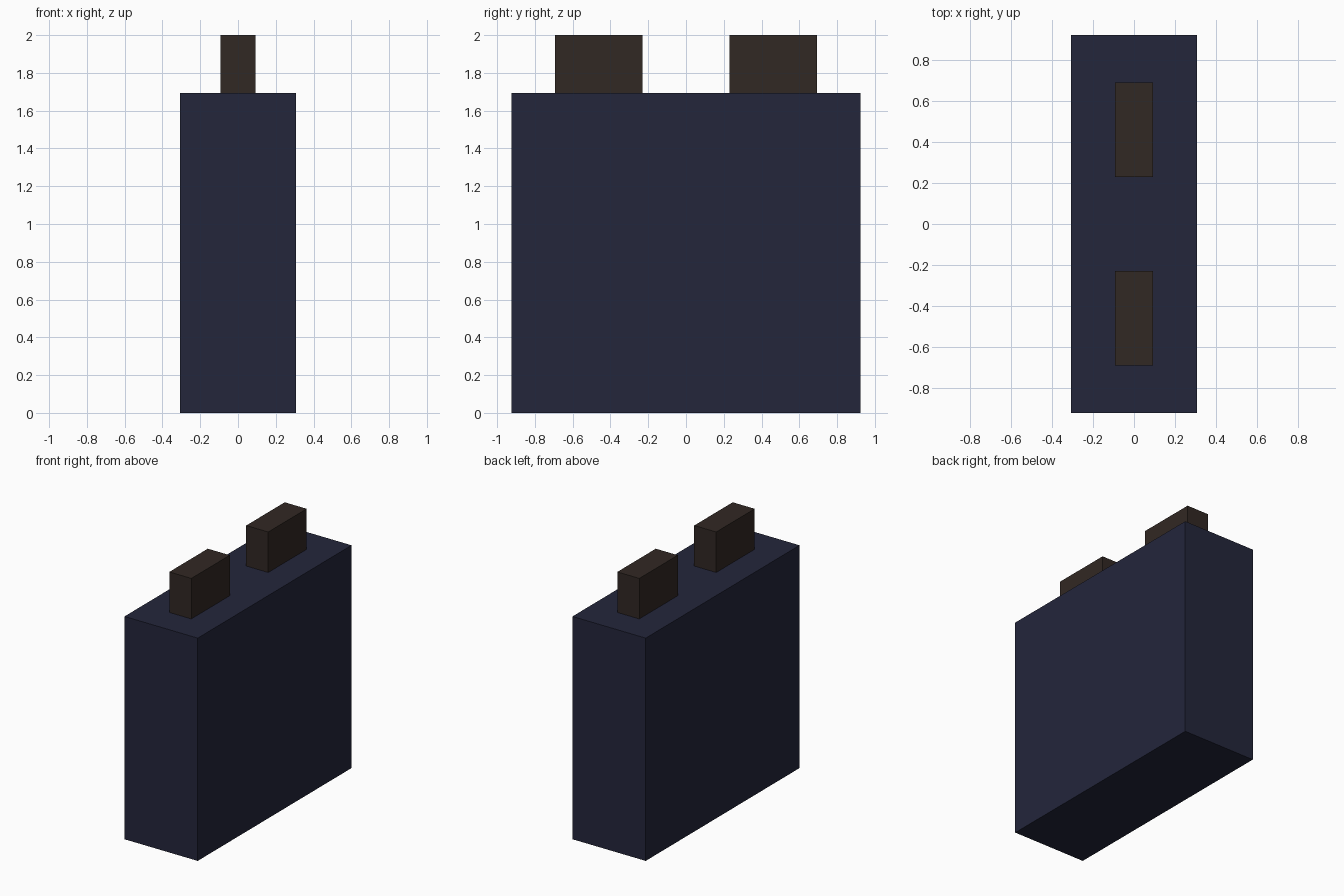
import bpy

if "Cube" in bpy.data.objects:
    bpy.data.objects.remove(bpy.data.objects["Cube"])

U = 2 / 13  # model unit: total height is 13 units


def material(name, rgb):
    mat = bpy.data.materials.new(name)
    mat.diffuse_color = (*rgb, 1)
    mat.use_nodes = True
    mat.node_tree.nodes["Principled BSDF"].inputs["Base Color"].default_value = mat.diffuse_color
    return mat


def box(name, size, center, mat):
    bpy.ops.mesh.primitive_cube_add(size=1, location=[c * U for c in center])
    obj = bpy.context.object
    obj.name = name
    obj.scale = [s * U for s in size]
    bpy.ops.object.transform_apply(location=False, rotation=False, scale=True)
    obj.data.materials.append(mat)
    return obj


navy = material("navy", (0.017, 0.019, 0.044))
brown = material("dark_brown", (0.031, 0.021, 0.017))

# Main block
box("body", (4, 12, 11), (0, 0, 5.5), navy)

# Two pegs standing on the top face
for side, y in (("front", -3), ("back", 3)):
    box(f"{side}_peg", (1.2, 3, 2), (0, y, 12), brown)
